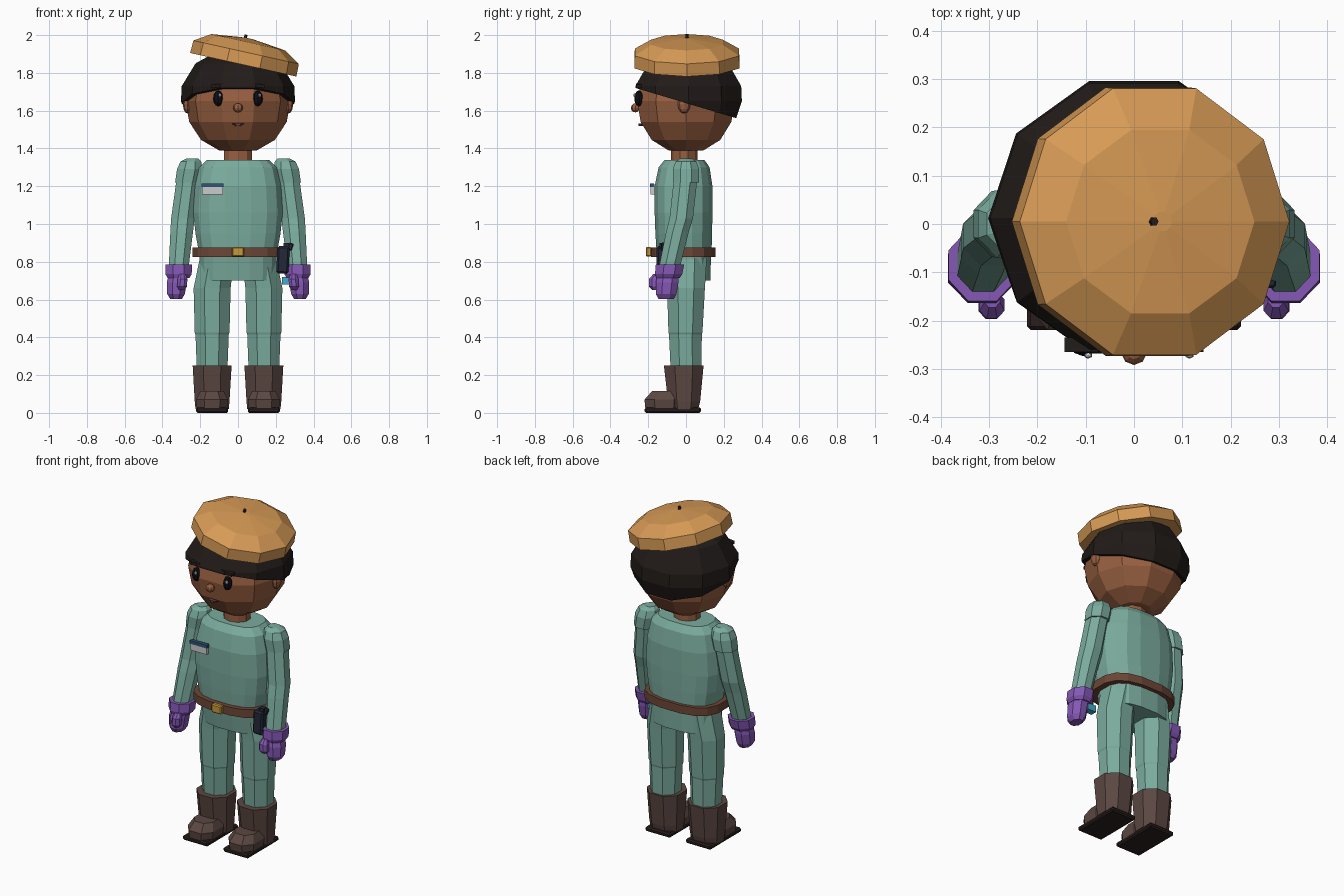
import bpy, bmesh, math
from mathutils import Vector, Matrix

if "Cube" in bpy.data.objects:
    bpy.data.objects.remove(bpy.data.objects["Cube"])

def mat(name, r, g, b):
    m = bpy.data.materials.new(name)
    m.diffuse_color = (*[(c / 255) ** 2.2 for c in (r, g, b)], 1)
    m.use_nodes = True
    m.node_tree.nodes["Principled BSDF"].inputs["Base Color"].default_value = m.diffuse_color
    return m

TEAL = mat("teal cloth", 122, 170, 156)
SKIN = mat("skin", 150, 95, 66)
HAIR = mat("black hair", 38, 33, 31)
TAN = mat("tan felt", 214, 153, 86)
BOOT = mat("boot leather", 92, 73, 68)
DARK = mat("dark rubber", 45, 36, 34)
BELT = mat("belt leather", 108, 72, 57)
GOLD = mat("brass", 196, 152, 60)
PURPLE = mat("purple glove", 132, 88, 180)
NAVY = mat("navy", 40, 44, 60)
BLUE = mat("blue strip", 50, 85, 115)
WHITE = mat("white", 205, 205, 205)
CYAN = mat("cyan", 70, 170, 200)
EYE = mat("eye black", 22, 22, 28)
LIP = mat("lip", 125, 72, 85)

def finish(name, bm, m):
    bmesh.ops.recalc_face_normals(bm, faces=bm.faces)
    me = bpy.data.meshes.new(name)
    bm.to_mesh(me)
    bm.free()
    me.materials.append(m)
    ob = bpy.data.objects.new(name, me)
    bpy.context.collection.objects.link(ob)
    return ob

def loft_bm(rings, n, phase=0.0, power=1.0):
    """rings: (z, cx, cy, rx, ry); power < 1 squares the section off."""
    unit = []
    for i in range(n):
        a = 2 * math.pi * (i + phase) / n
        c, s = math.cos(a), math.sin(a)
        unit.append((math.copysign(abs(c) ** power, c), math.copysign(abs(s) ** power, s)))
    mx = max(u[0] for u in unit)
    my = max(u[1] for u in unit)
    bm = bmesh.new()
    loops = [[bm.verts.new((cx + rx * u / mx, cy + ry * v / my, z)) for u, v in unit]
             for z, cx, cy, rx, ry in rings]
    for a, b in zip(loops, loops[1:]):
        for i in range(n):
            j = (i + 1) % n
            bm.faces.new((a[i], a[j], b[j], b[i]))
    bm.faces.new(loops[0])
    bm.faces.new(loops[-1])
    return bm

def loft(name, m, rings, n=8, phase=0.5, power=1.0):
    return finish(name, loft_bm(rings, n, phase, power), m)

def box(name, m, loc, size, rot=0.0, bevel=0.0):
    bm = bmesh.new()
    bmesh.ops.create_cube(bm, size=1)
    bmesh.ops.scale(bm, vec=size, verts=bm.verts)
    if bevel:
        bmesh.ops.bevel(bm, geom=bm.edges[:], offset=bevel, segments=1, affect='EDGES')
    bmesh.ops.transform(bm, matrix=Matrix.Translation(loc) @ Matrix.Rotation(rot, 4, 'Y'), verts=bm.verts)
    return finish(name, bm, m)

def ball(name, m, loc, size, u=8, v=6):
    bm = bmesh.new()
    bmesh.ops.create_uvsphere(bm, u_segments=u, v_segments=v, radius=1)
    bmesh.ops.transform(bm, matrix=Matrix.Translation(loc) @ Matrix.Diagonal((*size, 1)), verts=bm.verts)
    return finish(name, bm, m)

# torso and hips
loft("shirt", TEAL, [(0.84, 0, -.01, .205, .145), (0.95, 0, -.012, .225, .15), (1.06, 0, -.013, .237, .153),
                     (1.2, 0, -.013, .228, .153), (1.30, 0, -.01, .205, .135), (1.34, 0, -.008, .165, .105)],
     16, 0.5, 0.75)
loft("hips", TEAL, [(0.70, 0, 0, .2, .13), (0.86, 0, -.01, .205, .142)], 16, 0.5, 0.75)

# belt and buckle
loft("belt", BELT, [(0.825, 0, -.015, .24, .17), (0.875, 0, -.015, .24, .17)], 16, 0.5, 0.75)
box("buckle", GOLD, (0, -.198, .853), (.065, .03, .052), bevel=.006)

# chest badge
box("badge", WHITE, (-.135, -.178, 1.183), (.11, .02, .055))
box("badge_strip", BLUE, (-.135, -.18, 1.205), (.116, .022, .02))

# radio on the hip with small pouch
box("radio", NAVY, (.238, -.125, .81), (.065, .06, .145), .05, .01)
box("radio_aerial", NAVY, (.278, -.12, .88), (.024, .025, .04), .3, .005)
box("radio_top", NAVY, (.255, -.125, .885), (.03, .03, .03))
box("hip_tag", CYAN, (.262, -.07, .7), (.06, .04, .04))

# legs, boots, arms and gloves, mirrored
for side, s in (("left", 1), ("right", -1)):
    x = s * .137
    loft(f"{side}_leg", TEAL, [(.2, x, 0, .08, .08), (.415, x, -.003, .088, .087), (.425, x, -.003, .092, .09),
                               (.66, x, 0, .098, .1), (.82, s * .112, 0, .09, .11)])
    loft(f"{side}_boot", BOOT, [(.02, x, -.01, .088, .075), (.06, x, -.01, .092, .085),
                                (.25, x, -.012, .103, .105)], 8, .5, .9)
    loft(f"{side}_boot_toe", BOOT, [(.02, x, -.115, .08, .1), (.07, x, -.115, .085, .105),
                                    (.115, x, -.095, .062, .085)], 8, .5, .8)
    box(f"{side}_sole", DARK, (x, -.07, .014), (.17, .3, .028), bevel=.008)
    loft(f"{side}_shoulder", TEAL, [(1.22, s * .268, 0, .065, .068), (1.29, s * .255, 0, .068, .07),
                                    (1.33, s * .25, 0, .055, .055), (1.348, s * .24, 0, .03, .03)])
    loft(f"{side}_sleeve", TEAL, [(.76, s * .315, -.09, .052, .055), (.96, s * .298, -.045, .06, .06),
                                  (1.03, s * .292, -.025, .062, .062), (1.26, s * .262, 0, .06, .062)])
    loft(f"{side}_glove_cuff", PURPLE, [(.715, s * .315, -.095, .058, .062), (.735, s * .315, -.092, .07, .072),
                                        (.785, s * .314, -.085, .07, .075)])
    loft(f"{side}_glove_hand", PURPLE, [(.602, s * .328, -.105, .03, .04), (.63, s * .328, -.105, .047, .055),
                                        (.69, s * .325, -.1, .052, .06), (.73, s * .318, -.095, .05, .055)])
    loft(f"{side}_glove_thumb", PURPLE, [(.65, s * .297, -.165, .014, .014), (.668, s * .296, -.17, .026, .027),
                                         (.71, s * .294, -.168, .026, .028), (.735, s * .294, -.155, .016, .018)])
    # eyes, brows and ears
    ball(f"{side}_eye", EYE, (s * .105, -.25, 1.665), (.027, .024, .042))
    ball(f"{side}_eye_glint", WHITE, (s * .105 + .01, -.272, 1.682), (.009, .007, .01), 6, 4)
    box(f"{side}_brow", HAIR, (s * .108, -.25, 1.732), (.07, .03, .018), s * .1)
    ball(f"{side}_ear", SKIN, (s * .268, -.01, 1.635), (.024, .034, .05))

# neck and head
loft("neck", SKIN, [(1.31, 0, -.01, .075, .07), (1.41, 0, -.01, .075, .07)], 10)
loft("head", SKIN, [(z, 0, 0, r, r * .93) for z, r in
                    ((1.39, .1), (1.445, .195), (1.54, .258), (1.65, .278), (1.76, .255), (1.85, .17))], 10, 0)
ball("nose", SKIN, (0, -.268, 1.615), (.026, .024, .024))
loft("mouth", LIP, [(1.518, 0, -.235, .012, .015), (1.533, 0, -.237, .036, .016)], 6, 0)

# hair cap, trimmed on a slope from brow to nape
bm = loft_bm([(z, 0, .012, r, r * .94) for z, r in
              ((1.50, .25), (1.60, .284), (1.65, .302), (1.73, .298), (1.85, .225), (1.92, .1))], 10, 0)
bmesh.ops.bisect_plane(bm, geom=bm.verts[:] + bm.edges[:] + bm.faces[:], plane_co=(0, 0, 1.64),
                       plane_no=Vector((0, .3, 1)).normalized(), clear_inner=True)
bmesh.ops.holes_fill(bm, edges=[e for e in bm.edges if e.is_boundary])
finish("hair", bm, HAIR)

# tilted beret with a stem
tilt = Matrix.Translation((.028, .005, 1.843)) @ Matrix.Rotation(math.radians(12.5), 4, 'Y')
beret = loft("beret", TAN, [(0, 0, 0, .288, .278), (.068, 0, 0, .286, .276),
                            (.122, 0, 0, .2, .19), (.143, 0, 0, .02, .02)], 10, 0)
beret.data.transform(tilt)
stem = loft("beret_stem", DARK, [(.13, -.02, 0, .009, .009), (.159, -.02, 0, .008, .008)], 6, 0)
stem.data.transform(tilt)
